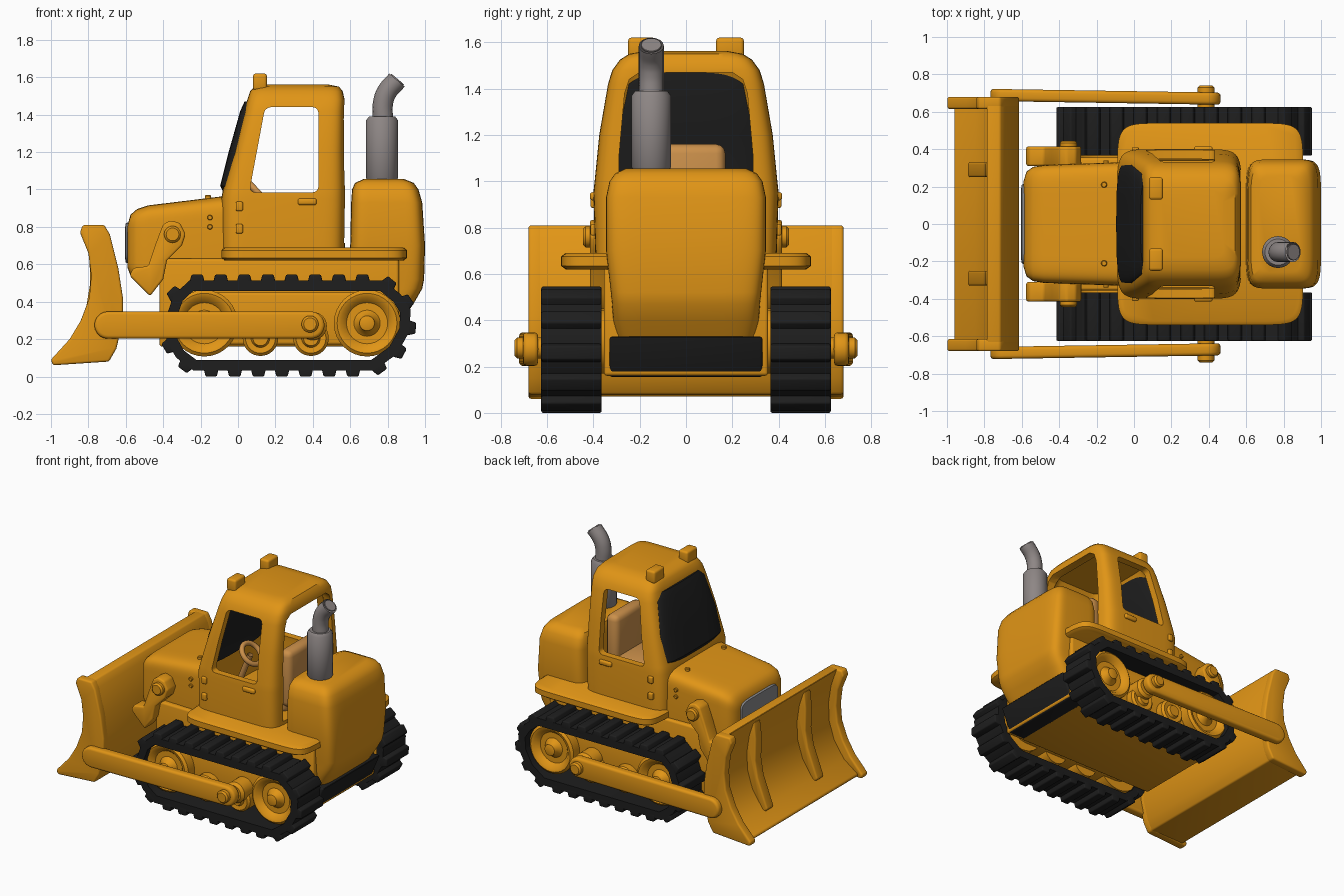
import bpy, bmesh, math
from mathutils import Vector

old = bpy.data.objects.get("Cube")
if old:
    bpy.data.objects.remove(old, do_unlink=True)


def material(name, rgb):
    m = bpy.data.materials.new(name)
    m.use_nodes = True
    m.diffuse_color = (*rgb, 1)
    m.node_tree.nodes["Principled BSDF"].inputs["Base Color"].default_value = (*rgb, 1)
    return m


YELLOW = material("construction_yellow", (0.75, 0.3, 0.008))
BLACK = material("black_rubber", (0.013, 0.013, 0.013))
METAL = material("exhaust_grey", (0.27, 0.24, 0.235))
GRILLE = material("grille_grey", (0.25, 0.25, 0.26))
TAN = material("seat_tan", (0.6, 0.28, 0.07))
parts = []


def finish(name, bm, mat, bevel=0.0):
    bmesh.ops.recalc_face_normals(bm, faces=bm.faces)
    mesh = bpy.data.meshes.new(name)
    bm.to_mesh(mesh)
    bm.free()
    mesh.materials.append(mat)
    ob = bpy.data.objects.new(name, mesh)
    bpy.context.collection.objects.link(ob)
    if bevel:
        mod = ob.modifiers.new("bevel", 'BEVEL')
        mod.width, mod.segments, mod.angle_limit = bevel, 3, 0.6
    parts.append(ob)
    return ob


def skin(name, rings, mat, bevel=0.0):
    """Join equal rings of points into a closed solid."""
    bm = bmesh.new()
    loops = [[bm.verts.new(p) for p in r] for r in rings]
    n = len(loops[0])
    for a, b in zip(loops, loops[1:]):
        for i in range(n):
            j = (i + 1) % n
            bm.faces.new((a[i], a[j], b[j], b[i]))
    bm.faces.new(loops[0])
    bm.faces.new(loops[-1])
    return finish(name, bm, mat, bevel)


def prism(name, pts, y0, y1, mat=YELLOW, bevel=0.0):
    return skin(name, [[(x, y, z) for x, z in pts] for y in (y0, y1)], mat, bevel)


def box(name, x, y, z, mat=YELLOW, bevel=0.015):
    return prism(name, [(x[0], z[0]), (x[1], z[0]), (x[1], z[1]), (x[0], z[1])], *y, mat, bevel)


def loft(name, sections, mat=YELLOW, power=7, axis='z', n=64):
    """Rounded sections (position, low, high, half width) along x or z."""
    rings = []
    for t, lo, hi, hw in sections:
        ring = []
        for i in range(n):
            c, s = math.cos(math.tau * i / n), math.sin(math.tau * i / n)
            a = (lo + hi) / 2 + (hi - lo) / 2 * math.copysign(abs(c) ** (2 / power), c)
            y = hw * math.copysign(abs(s) ** (2 / power), s)
            ring.append((a, y, t) if axis == 'z' else (t, y, a))
        rings.append(ring)
    return skin(name, rings, mat)


def lathe(name, profile, origin, direction, mat=YELLOW, n=32):
    """Turn (radius, height) points about a direction."""
    q = Vector((0, 0, 1)).rotation_difference(Vector(direction))
    o = Vector(origin)
    rings = [[o + q @ Vector((r * math.cos(math.tau * i / n), r * math.sin(math.tau * i / n), h))
              for i in range(n)] for r, h in profile]
    return skin(name, rings, mat)


def disc(name, r, h, origin, direction, mat=YELLOW):
    c = min(r, h) * 0.25
    return lathe(name, [(r, 0), (r, h - c), (r - c, h)], origin, direction, mat)


def tube(name, points, r, mat):
    cu = bpy.data.curves.new(name, 'CURVE')
    cu.dimensions, cu.bevel_depth, cu.bevel_resolution = '3D', r, 6
    sp = cu.splines.new('BEZIER')
    sp.bezier_points.add(len(points) - 1)
    for b, p in zip(sp.bezier_points, points):
        b.co, b.handle_left_type, b.handle_right_type = p, 'AUTO', 'AUTO'
    cu.materials.append(mat)
    ob = bpy.data.objects.new(name, cu)
    bpy.context.collection.objects.link(ob)
    parts.append(ob)


# Chassis, engine housings and fender slab
box("chassis", (-0.42, 0.86), (-0.355, 0.355), (0.16, 0.63))
loft("front_hood", [(-0.59, 0.58, 0.81, 0.23), (-0.575, 0.54, 0.865, 0.28), (-0.54, 0.51, 0.895, 0.305),
                    (-0.48, 0.5, 0.915, 0.315), (-0.07, 0.5, 0.965, 0.33)], axis='x')
loft("rear_housing", [(0.33, 0.5, 0.9, 0.3), (0.4, 0.5, 0.945, 0.315), (0.47, 0.55, 0.985, 0.32),
                      (0.52, 0.58, 0.995, 0.325), (0.7, 0.6, 1.0, 0.345), (0.93, 0.605, 0.985, 0.345),
                      (1.0, 0.61, 0.965, 0.33), (1.035, 0.625, 0.94, 0.305), (1.055, 0.67, 0.89, 0.26)])
prism("rear_bumper", [(0.72, 0.155), (0.85, 0.155), (0.925, 0.33), (0.72, 0.33)], -0.33, 0.33, BLACK, 0.012)
loft("fender", [(0.62, -0.07, 0.885, 0.52), (0.635, -0.09, 0.905, 0.54),
                (0.675, -0.09, 0.905, 0.54), (0.69, -0.07, 0.885, 0.52)], power=10)
loft("front_grille", [(-0.605, 0.64, 0.79, 0.18), (-0.6, 0.61, 0.82, 0.21),
                      (-0.57, 0.6, 0.83, 0.22)], GRILLE, 6, 'x')

# Hollow cab with side windows and an open rear
wall = [(0.62, -0.09, 0.57, 0.39), (0.95, -0.09, 0.575, 0.4), (1.0, -0.08, 0.575, 0.395),
        (1.2, -0.025, 0.57, 0.375), (1.42, 0.035, 0.57, 0.337)]
roof = [(1.48, 0.05, 0.57, 0.318), (1.525, 0.065, 0.56, 0.285), (1.55, 0.09, 0.54, 0.245),
        (1.562, 0.15, 0.48, 0.18)]
cab = loft("cab", wall + roof, power=8)
inside = [(max(z, 0.72), a + 0.05, b - 0.05, h - 0.05) for z, a, b, h in wall]
cutters = [
    loft("cab_cutter", inside + [(1.49, 0.12, 0.5, 0.25)], power=8),
    prism("window_cutter", [(0.06, 0.985), (0.43, 0.985), (0.43, 1.44), (0.145, 1.44)], -1, 1, YELLOW, 0.03),
    loft("rear_cutter", [(0.715, 0.45, 0.7, 0.29), (1.1, 0.45, 0.7, 0.29), (1.38, 0.45, 0.7, 0.265),
                         (1.44, 0.45, 0.7, 0.245), (1.47, 0.45, 0.7, 0.2)], power=20)]
bpy.context.view_layer.objects.active = cab
for c in cutters:
    c.hide_render = True
    mod = cab.modifiers.new("cut", 'BOOLEAN')
    mod.operation, mod.solver, mod.object = 'DIFFERENCE', 'EXACT', c
    bpy.ops.object.modifier_apply(modifier=mod.name)
    parts.remove(c)
    bpy.data.objects.remove(c, do_unlink=True)
loft("windshield", [(0.99, -0.08, 0.02, 0.29), (1.02, -0.095, 0.02, 0.325), (1.2, -0.05, 0.06, 0.32),
                    (1.42, 0.012, 0.11, 0.275), (1.47, 0.035, 0.11, 0.23)], BLACK, 3.2)

# Cab interior
box("seat_back", (0.44, 0.54), (-0.17, 0.17), (0.75, 1.16), TAN, 0.04)
box("seat_cushion", (0.22, 0.5), (-0.17, 0.17), (0.7, 0.87), TAN, 0.04)
tube("steering_column", [(0.0, 0, 0.72), (0.05, 0, 0.85), (0.1, 0, 0.97)], 0.02, TAN)
bpy.ops.mesh.primitive_torus_add(major_radius=0.08, minor_radius=0.018, location=(0.11, 0, 0.98),
                                 rotation=(0, 0.8, 0), major_segments=32, minor_segments=10)
wheel = bpy.context.object
wheel.name = "steering_wheel"
wheel.data.materials.append(TAN)
parts.append(wheel)

# Exhaust stack
lathe("muffler", [(0.07, 1.04), (0.085, 1.06), (0.085, 1.37), (0.07, 1.39)], (0.77, -0.15, 0), (0, 0, 1), METAL)
tube("exhaust_pipe", [(0.775, -0.15, 1.37), (0.775, -0.15, 1.46), (0.795, -0.15, 1.52),
                      (0.85, -0.15, 1.585)], 0.054, METAL)
disc("exhaust_mouth", 0.044, 0.008, (0.849, -0.15, 1.584), (0.65, 0, 0.76), METAL)

# Blade with its curved face and ribs
blade_back = [(-0.69, 0.08), (-0.65, 0.15), (-0.615, 0.3), (-0.615, 0.42), (-0.64, 0.58), (-0.685, 0.76), (-0.715, 0.81)]
prism("blade", blade_back + [(-0.79, 0.81), (-0.745, 0.68), (-0.725, 0.55), (-0.73, 0.42), (-0.77, 0.29),
                             (-0.85, 0.17), (-0.96, 0.09), (-0.96, 0.07)], -0.64, 0.64, YELLOW, 0.01)
for s in (-1, 1):
    prism("blade_end_plate", blade_back + [(-0.83, 0.81), (-0.845, 0.77), (-0.8, 0.66), (-0.785, 0.54), (-0.795, 0.42),
                                           (-0.84, 0.3), (-0.9, 0.2), (-1.0, 0.09), (-0.99, 0.06)],
          s * 0.615, s * 0.68, YELLOW, 0.012)
    prism("blade_rib", [(-0.78, 0.78), (-0.795, 0.66), (-0.79, 0.5), (-0.81, 0.38), (-0.89, 0.17), (-0.84, 0.12),
                        (-0.7, 0.3), (-0.7, 0.7)], s * 0.25, s * 0.33, YELLOW, 0.012)

# Repeated parts on both sides
belt_path = [Vector(p) for p in [(-0.25, 0.485), (0.77, 0.485), (0.85, 0.42), (0.895, 0.35), (0.89, 0.25),
                                 (0.83, 0.14), (0.72, 0.06), (-0.23, 0.06), (-0.31, 0.12),
                                 (-0.355, 0.2), (-0.355, 0.32), (-0.32, 0.42)]]


def track(s):
    y0, y1 = s * 0.365, s * 0.625
    bm = bmesh.new()
    pairs = [[bm.verts.new((p.x, y, p.y)) for y in (y0, y1)] for p in belt_path]
    edges = list(zip(belt_path, belt_path[1:] + belt_path[:1]))
    for i, a in enumerate(pairs):
        b = pairs[(i + 1) % len(pairs)]
        bm.faces.new((a[0], a[1], b[1], b[0]))
    belt = finish("track_belt", bm, BLACK)
    mod = belt.modifiers.new("thickness", 'SOLIDIFY')
    mod.thickness, mod.offset, mod.use_even_offset = 0.055, 0, True
    # Tread lugs at even steps along the belt
    total, count = sum((b - a).length for a, b in edges), 24
    for k in range(count):
        d = total * (k + 0.25) / count
        for a, b in edges:
            if d <= (b - a).length:
                break
            d -= (b - a).length
        t = (b - a).normalized()
        nrm = Vector((-t.y, t.x))
        c = a + t * d
        prism("tread_lug", [c - t * 0.045, c + t * 0.045, c + t * 0.03 + nrm * 0.06, c - t * 0.03 + nrm * 0.06],
              y0, y1, BLACK, 0.008)


def stadium(x0, x1, z, r, n=10):
    right = [(x1 + r * math.sin(math.pi * i / n), z - r * math.cos(math.pi * i / n)) for i in range(n + 1)]
    left = [(x0 - r * math.sin(math.pi * i / n), z + r * math.cos(math.pi * i / n)) for i in range(n + 1)]
    return right + left


for s in (-1, 1):
    out = (0, s, 0)
    track(s)
    prism("track_frame", stadium(-0.15, 0.66, 0.31, 0.14), s * 0.34, s * 0.5, YELLOW, 0.015)
    for x in (-0.18, 0.69):
        lathe("track_wheel", [(0.178, 0), (0.178, 0.19), (0.16, 0.205), (0.14, 0.2), (0.11, 0.165), (0.07, 0.165),
                              (0.045, 0.19), (0.04, 0.215), (0.025, 0.22)], (x, s * 0.38, 0.285), out)
    for x in (0.12, 0.39):
        lathe("track_roller", [(0.095, 0), (0.095, 0.17), (0.08, 0.185), (0.05, 0.18), (0.04, 0.2)],
              (x, s * 0.38, 0.205), out)
    # Push arm, toeing slightly outward to the blade
    arm = prism("push_arm", stadium(-0.695, 0.39, 0.275, 0.073), s * 0.645, s * 0.71, YELLOW, 0.018)
    for v in arm.data.vertices:
        v.co.y -= s * 0.016 * v.co.x
    disc("push_arm_pin", 0.045, 0.13, (0.385, s * 0.61, 0.28), out)
    disc("push_arm_mount", 0.075, 0.12, (0.4, s * 0.5, 0.27), out)
    # Lift bracket beside the front hood
    prism("lift_bracket", [(-0.4, 0.815), (-0.36, 0.835), (-0.31, 0.82), (-0.28, 0.76), (-0.3, 0.7), (-0.38, 0.62),
                           (-0.4, 0.52), (-0.47, 0.43), (-0.58, 0.54), (-0.56, 0.58), (-0.48, 0.59), (-0.44, 0.71)],
          s * 0.31, s * 0.415, YELLOW, 0.012)
    disc("lift_bracket_pin", 0.045, 0.1, (-0.35, s * 0.345, 0.76), out)
    # Cab fittings
    box("roof_light", (0.08, 0.155), (s * 0.13, s * 0.25), (1.53, 1.62), YELLOW, 0.015)
    box("door_handle", (0.32, 0.42), (s * 0.38, s * 0.415), (0.917, 0.953), YELLOW, 0.012)
    for z in (0.79, 0.91):
        box("door_hinge", (-0.012, 0.026), (s * 0.37, s * 0.412), (z - 0.025, z + 0.025), YELLOW, 0.008)
    for z in (0.8, 0.85):
        disc("hood_bolt", 0.014, 0.04, (-0.15, s * 0.3, z), out)
    disc("hood_top_bolt", 0.016, 0.03, (-0.16, s * 0.21, 0.94), (0, 0, 1))

# Bake modifiers and shade
bpy.ops.object.select_all(action='DESELECT')
for ob in parts:
    ob.select_set(True)
bpy.context.view_layer.objects.active = cab
bpy.ops.object.convert(target='MESH')
bpy.ops.object.shade_smooth_by_angle(angle=math.radians(38))
